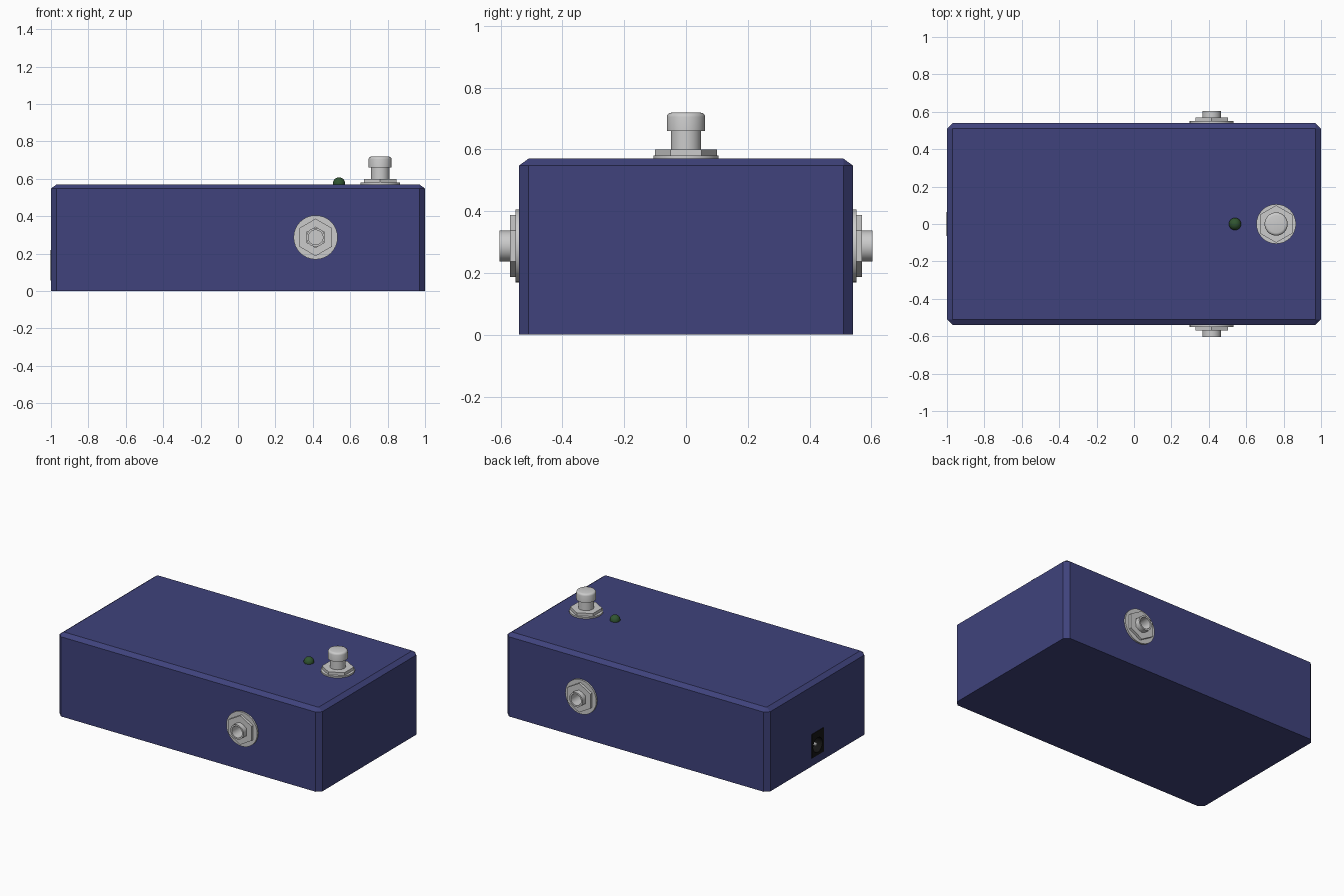
import bpy, bmesh, math
from mathutils import Matrix

if "Cube" in bpy.data.objects:
    bpy.data.objects.remove(bpy.data.objects["Cube"])


def material(name, rgb):
    m = bpy.data.materials.new(name)
    m.diffuse_color = (*rgb, 1)
    m.use_nodes = True
    m.node_tree.nodes["Principled BSDF"].inputs["Base Color"].default_value = m.diffuse_color
    return m


def finish(name, bm, mat=None, smooth=False):
    bmesh.ops.recalc_face_normals(bm, faces=bm.faces)
    me = bpy.data.meshes.new(name)
    bm.to_mesh(me)
    bm.free()
    ob = bpy.data.objects.new(name, me)
    bpy.context.collection.objects.link(ob)
    if mat:
        me.materials.append(mat)
    bpy.ops.object.select_all(action='DESELECT')
    ob.select_set(True)
    bpy.context.view_layer.objects.active = ob
    if smooth:
        bpy.ops.object.shade_smooth_by_angle(angle=math.radians(35))
    return ob


def box(name, size, centre, mat=None):
    bm = bmesh.new()
    bmesh.ops.create_cube(bm, size=1, matrix=Matrix.Translation(centre) @ Matrix.Diagonal((*size, 1)))
    return finish(name, bm, mat)


def lathe(name, profile, loc, rot=(0, 0, 0), sides=32, mat=None, ring=False):
    """Revolve (radius, height) points round local z; ring closes the profile on itself."""
    bm = bmesh.new()
    rows = []
    for r, z in profile:
        if r == 0:
            rows.append([bm.verts.new((0, 0, z))] * sides)
        else:
            a = [2 * math.pi * i / sides + math.pi / 2 for i in range(sides)]
            rows.append([bm.verts.new((r * math.cos(t), r * math.sin(t), z)) for t in a])
    pairs = list(zip(rows, rows[1:])) + ([(rows[-1], rows[0])] if ring else [])
    for lo, hi in pairs:
        for i in range(sides):
            j = (i + 1) % sides
            bm.faces.new(dict.fromkeys((lo[i], lo[j], hi[j], hi[i])))
    ob = finish(name, bm, mat, smooth=sides > 6)
    ob.location, ob.rotation_euler = loc, rot
    return ob


def ring(name, r_in, r_out, z0, z1, loc, rot=(0, 0, 0), sides=32):
    return lathe(name, [(r_in, z0), (r_out, z0), (r_out, z1), (r_in, z1)], loc, rot, sides, ring=True)


def cut(ob, cutter):
    mod = ob.modifiers.new("cut", 'BOOLEAN')
    mod.operation, mod.solver, mod.object = 'DIFFERENCE', 'EXACT', cutter
    cutter.hide_render = True
    bpy.context.view_layer.objects.active = ob
    bpy.ops.object.modifier_apply(modifier=mod.name)
    bpy.data.objects.remove(cutter)


navy = material("navy_paint", (0.05, 0.055, 0.2))
black = material("black_plastic", (0.008, 0.008, 0.008))
green = material("dark_green_lens", (0.03, 0.09, 0.03))

HX, HY, H = 1.0, 0.54, 0.57

# Enclosure: chamfered on every edge except round the base
bm = bmesh.new()
bmesh.ops.create_cube(bm, size=1, matrix=Matrix.Translation((0, 0, H / 2)) @ Matrix.Diagonal((2 * HX, 2 * HY, H, 1)))
edges = [e for e in bm.edges if max(v.co.z for v in e.verts) > 0.1]
bmesh.ops.bevel(bm, geom=edges, offset=0.03, segments=1, affect='EDGES')
for v in bm.verts:
    if abs(v.co.z - (H - 0.03)) < 0.005:
        v.co.z = H - 0.022
enclosure = finish("enclosure", bm, navy)

# Signal jacks on the front and back
for label, s in (("front", -1), ("back", 1)):
    loc, rot = (0.415, s * HY, 0.287), (-s * math.pi / 2, 0, 0)
    cut(enclosure, lathe("jack_cutter", [(0, -0.12), (0.046, -0.12), (0.046, 0.1), (0, 0.1)], loc, rot))
    ring(label + "_jack_washer", 0.045, 0.118, 0, 0.012, loc, rot)
    ring(label + "_jack_nut", 0.055, 0.1, 0.012, 0.03, loc, rot, sides=6)
    lathe(label + "_jack_bushing", [(0, -0.12), (0.05, -0.12), (0.05, 0.064), (0.039, 0.064),
                                    (0.039, -0.1), (0, -0.1)], loc, rot)

# Power socket on the left end, with a round opening and centre pin
cut(enclosure, box("socket_cutter", (0.2, 0.13, 0.165), (-1, 0, 0.138)))
socket = box("power_socket", (0.103, 0.13, 0.165), (-0.952, 0, 0.138), black)
side = (0, -math.pi / 2, 0)
cut(socket, lathe("hole_cutter", [(0, -0.08), (0.05, -0.08), (0.05, 0.05), (0, 0.05)], (-1, 0, 0.125), side))
lathe("power_socket_pin", [(0, -0.085), (0.012, -0.085), (0.012, -0.012), (0.007, -0.005), (0, -0.005)],
      (-1, 0, 0.125), side, sides=16)

# Footswitch on top
top = (0.76, 0, H)
ring("footswitch_washer", 0.045, 0.106, 0, 0.01, top)
ring("footswitch_nut", 0.05, 0.1, 0.01, 0.03, top, sides=6)
lathe("footswitch_stem", [(0, 0), (0.049, 0), (0.049, 0.092), (0, 0.092)], top)
lathe("footswitch_cap", [(0, 0.09), (0.062, 0.09), (0.062, 0.135), (0.06, 0.142), (0.055, 0.147),
                         (0.047, 0.149), (0, 0.149)], top)

# Indicator light
bm = bmesh.new()
bmesh.ops.create_uvsphere(bm, u_segments=24, v_segments=12, radius=0.033)
finish("indicator_light", bm, green, smooth=True).location = (0.54, 0, 0.575)
